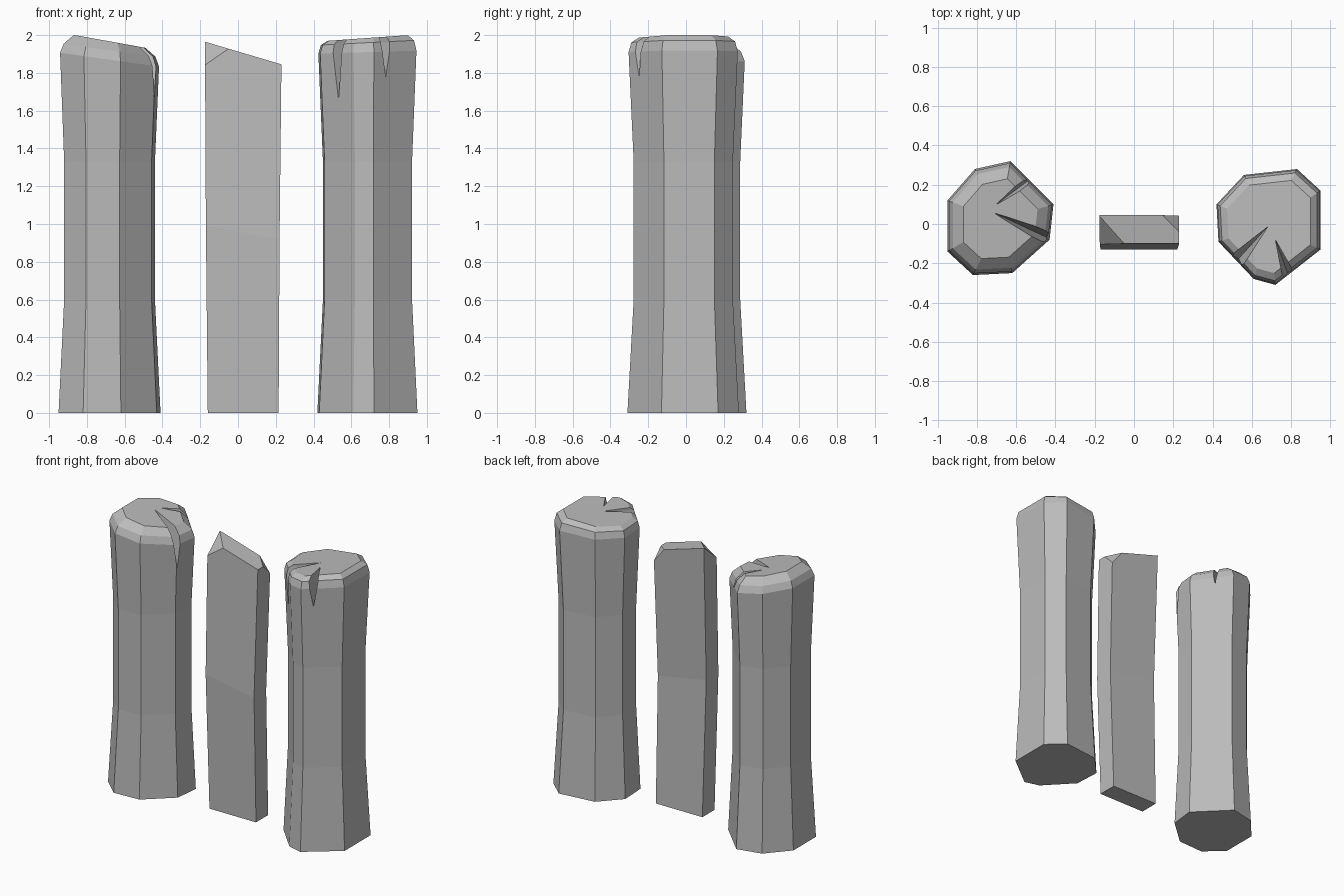
import bpy, bmesh
from mathutils import Vector

cube = bpy.data.objects.get("Cube")
if cube:
    bpy.data.objects.remove(cube, do_unlink=True)

grey = bpy.data.materials.new("weathered_grey")
grey.use_nodes = True
grey.diffuse_color = (0.5, 0.5, 0.5, 1)
grey.node_tree.nodes["Principled BSDF"].inputs["Base Color"].default_value = (0.5, 0.5, 0.5, 1)


def add_object(name, bm):
    bmesh.ops.recalc_face_normals(bm, faces=bm.faces[:])
    mesh = bpy.data.meshes.new(name)
    bm.to_mesh(mesh)
    bm.free()
    mesh.materials.append(grey)
    obj = bpy.data.objects.new(name, mesh)
    bpy.context.collection.objects.link(obj)
    return obj


def loft(rings):
    """Skin a stack of closed rings and cap both ends."""
    bm = bmesh.new()
    loops = [[bm.verts.new(p) for p in ring] for ring in rings]
    n = len(loops[0])
    for low, high in zip(loops, loops[1:]):
        for i in range(n):
            j = (i + 1) % n
            bm.faces.new((low[i], low[j], high[j], high[i]))
    bm.faces.new(loops[0][::-1])
    bm.faces.new(loops[-1])
    return bm


def cut_crack(obj, apex, rim, tip_z, width):
    """Carve a wedge from a point on the top out to the rim and down the side."""
    a, r = Vector((*apex, 1.96)), Vector((*rim, 1.96))
    out = (r - a).normalized()
    side = Vector((-out.y, out.x, 0)) * width
    up = Vector((0, 0, 0.2))
    tops = [a, r + out * 0.06 + side, r + out * 0.06 - side]
    bm = bmesh.new()
    for p in tops + [t + up for t in tops] + [Vector((*rim, tip_z))]:
        bm.verts.new(p)
    bmesh.ops.convex_hull(bm, input=bm.verts[:])
    cutter = add_object("crack_cutter", bm)
    cutter.hide_render = True
    mod = obj.modifiers.new("crack", "BOOLEAN")
    mod.operation, mod.solver, mod.object = "DIFFERENCE", "EXACT", cutter
    bpy.context.view_layer.update()
    mesh = bpy.data.meshes.new_from_object(obj.evaluated_get(bpy.context.evaluated_depsgraph_get()))
    obj.modifiers.clear()
    obj.data = mesh
    bpy.data.objects.remove(cutter, do_unlink=True)


def post(name, centre, outline, levels, cracks):
    """Levels are (scale, height, slope along x)."""
    cx, cy = centre
    rings = []
    for scale, z, slope in levels:
        rings.append([(cx + (x - cx) * scale, cy + (y - cy) * scale,
                       z + slope * (x - cx) * scale) for x, y in outline])
    obj = add_object(name, loft(rings))
    for crack in cracks:
        cut_crack(obj, *crack)


shaft = [(1, 0, 0), (0.89, 0.6, 0), (0.89, 1.33, 0)]

# Post with a sloping, heavily chamfered top
post("left_post", (-0.68, 0.02),
     [(-0.95, -0.14), (-0.82, -0.26), (-0.62, -0.25), (-0.43, -0.08),
      (-0.41, 0.10), (-0.63, 0.32), (-0.81, 0.28), (-0.95, 0.12)],
     shaft + [(0.97, 1.87, -0.14), (0.9, 1.92, -0.14), (0.7, 1.967, -0.18)],
     [((-0.71, 0.055), (-0.44, -0.07), 1.65, 0.05),
      ((-0.70, 0.10), (-0.54, 0.22), 1.8, 0.035)])

# Post with a flatter top
post("right_post", (0.69, -0.01),
     [(0.43, -0.09), (0.61, -0.28), (0.72, -0.31), (0.95, -0.13),
      (0.95, 0.17), (0.83, 0.28), (0.56, 0.25), (0.42, 0.10)],
     shaft + [(0.98, 1.91, 0.03), (0.93, 1.96, 0.05), (0.8, 1.985, 0.07)],
     [((0.68, -0.015), (0.525, -0.185), 1.64, 0.05),
      ((0.72, -0.08), (0.785, -0.255), 1.77, 0.04)])

# Plank bowed forward at mid height
rings = []
for left, right, front, back, zl, zr in [(-0.16, 0.215, -0.10, 0.04, 0, 0),
                                         (-0.17, 0.22, -0.13, 0.01, 0.99, 0.92),
                                         (-0.175, 0.23, -0.10, 0.045, 1.965, 1.845)]:
    rings.append([(left, front, zl), (right, front, zr), (right, back, zr), (left, back, zl)])
bm = loft(rings)

# Chipped top corners of the plank
for a, b, c in [((-0.175, -0.10, 1.845), (-0.05, -0.10, 1.928), (-0.175, 0.04, 1.965)),
                ((0.23, 0.045, 1.76), (0.145, 0.045, 1.87), (0.23, -0.04, 1.845))]:
    a, b, c = Vector(a), Vector(b), Vector(c)
    normal = (b - a).cross(c - a).normalized()
    if normal.z < 0:
        normal.negate()
    geom = bm.verts[:] + bm.edges[:] + bm.faces[:]
    bmesh.ops.bisect_plane(bm, geom=geom, plane_co=a, plane_no=normal, clear_outer=True)
    bmesh.ops.holes_fill(bm, edges=[e for e in bm.edges if e.is_boundary], sides=0)
add_object("plank", bm)
